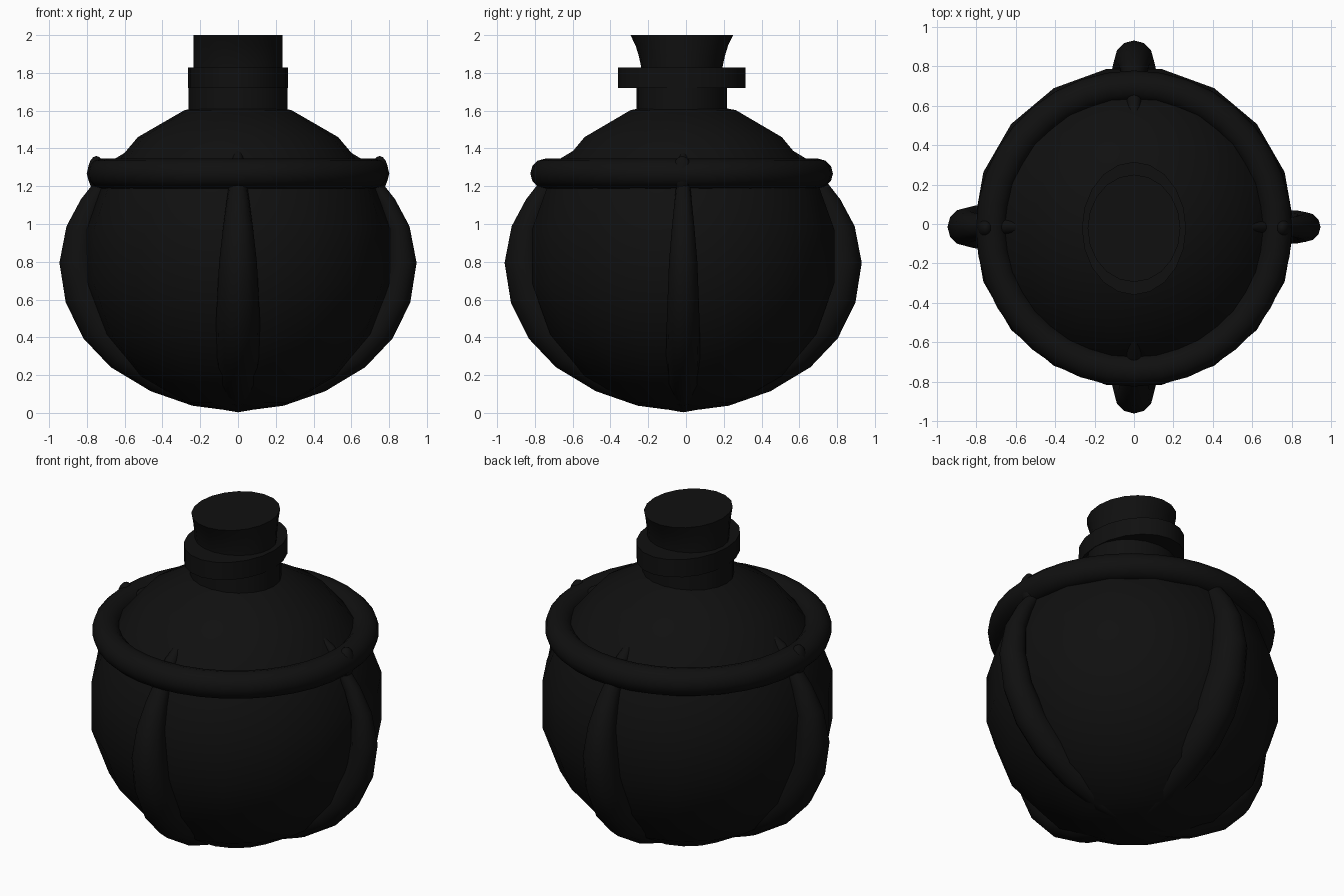
import bpy, bmesh
from math import radians, sin, cos, pi
from mathutils import Vector

if "Cube" in bpy.data.objects:
    bpy.data.objects.remove(bpy.data.objects["Cube"])

CY = -0.015                       # common axis offset
CZ = 0.828                        # body centre height
black = bpy.data.materials.new("black")
black.diffuse_color = (0.005, 0.005, 0.005, 1)
black.use_nodes = True
black.node_tree.nodes["Principled BSDF"].inputs["Base Color"].default_value = black.diffuse_color


def finish(ob, name, angle=50):
    ob.name = name
    ob.data.materials.append(black)
    bpy.ops.object.select_all(action='DESELECT')
    ob.select_set(True)
    bpy.context.view_layer.objects.active = ob
    bpy.ops.object.shade_smooth_by_angle(angle=radians(angle))
    return ob


def loft(name, rings, angle=50):
    """Skin equal-length loops of points and cap both ends."""
    bm = bmesh.new()
    loops = [[bm.verts.new(p) for p in r] for r in rings]
    n = len(loops[0])
    for a, b in zip(loops, loops[1:]):
        for i in range(n):
            j = (i + 1) % n
            bm.faces.new((a[i], a[j], b[j], b[i]))
    bm.faces.new(loops[0][::-1])
    bm.faces.new(loops[-1])
    bmesh.ops.recalc_face_normals(bm, faces=bm.faces)
    me = bpy.data.meshes.new(name)
    bm.to_mesh(me)
    bm.free()
    ob = bpy.data.objects.new(name, me)
    bpy.context.collection.objects.link(ob)
    return finish(ob, name, angle)


def oval_stack(name, profile, n=20):
    """Oval turned part from (half x, half y, z) levels."""
    return loft(name, [[(rx * cos(2 * pi * i / n), CY - 0.007 + ry * sin(2 * pi * i / n), z)
                        for i in range(n)] for rx, ry, z in profile], 35)


def strap(name, turn, widen):
    """Tapered rib along a meridian from (latitude, outer radius, half width)."""
    path = [(-84, .815, .06), (-73, .826, .09), (-57, .85, .115), (-41, .893, .12),
            (-28, .926, .118), (-15, .944, .11), (-2, .946, .10), (10, .922, .08),
            (20, .885, .062), (30, .85, .045), (38, .835, .036), (46, .80, .02)]
    out = Vector((cos(turn), sin(turn), 0))
    side = Vector((-sin(turn), cos(turn), 0))
    rings = []
    for lat, r, w in path:
        w *= widen
        d = out * cos(radians(lat)) + Vector((0, 0, sin(radians(lat))))
        c = Vector((0, CY, CZ)) + d * (r - w)
        rings.append([c + w * (cos(pi * i / 6) * d + sin(pi * i / 6) * side)
                      for i in range(12)])
    return loft(name, rings)


# Round flask body
bpy.ops.mesh.primitive_uv_sphere_add(segments=18, ring_count=9, radius=0.825,
                                     location=(0, CY, CZ), rotation=(0, 0, radians(10)))
finish(bpy.context.object, "flask_body")

# Collar hoop around the shoulder
bpy.ops.mesh.primitive_torus_add(major_segments=36, minor_segments=12, major_radius=0.722,
                                 minor_radius=0.079, location=(0, CY - 0.008, 1.267))
finish(bpy.context.object, "shoulder_hoop")

# Four ribs under the hoop
for name, deg, widen in (("right_strap", 0, .75), ("back_strap", 90, 1),
                         ("left_strap", 180, .98), ("front_strap", 270, 1)):
    strap(name, radians(deg), widen)

# Small knots where side straps wrap over the hoop
for name, s in (("left_knot", -1), ("right_knot", 1)):
    bpy.ops.mesh.primitive_uv_sphere_add(segments=12, ring_count=8, radius=1,
                                         location=(s * 0.75, CY - 0.005, 1.27))
    ob = bpy.context.object
    ob.scale = (0.046, 0.055, 0.09)
    finish(ob, name)

# Neck, lip and flared stopper
oval_stack("neck", [(.262, .24, 1.5), (.262, .24, 1.74)])
oval_stack("lip", [(.264, .337, 1.72), (.264, .337, 1.828)])
oval_stack("stopper", [(.235, .212, 1.75), (.235, .215, 1.83), (.235, .228, 1.89),
                       (.235, .245, 1.945), (.235, .272, 2.0)])
